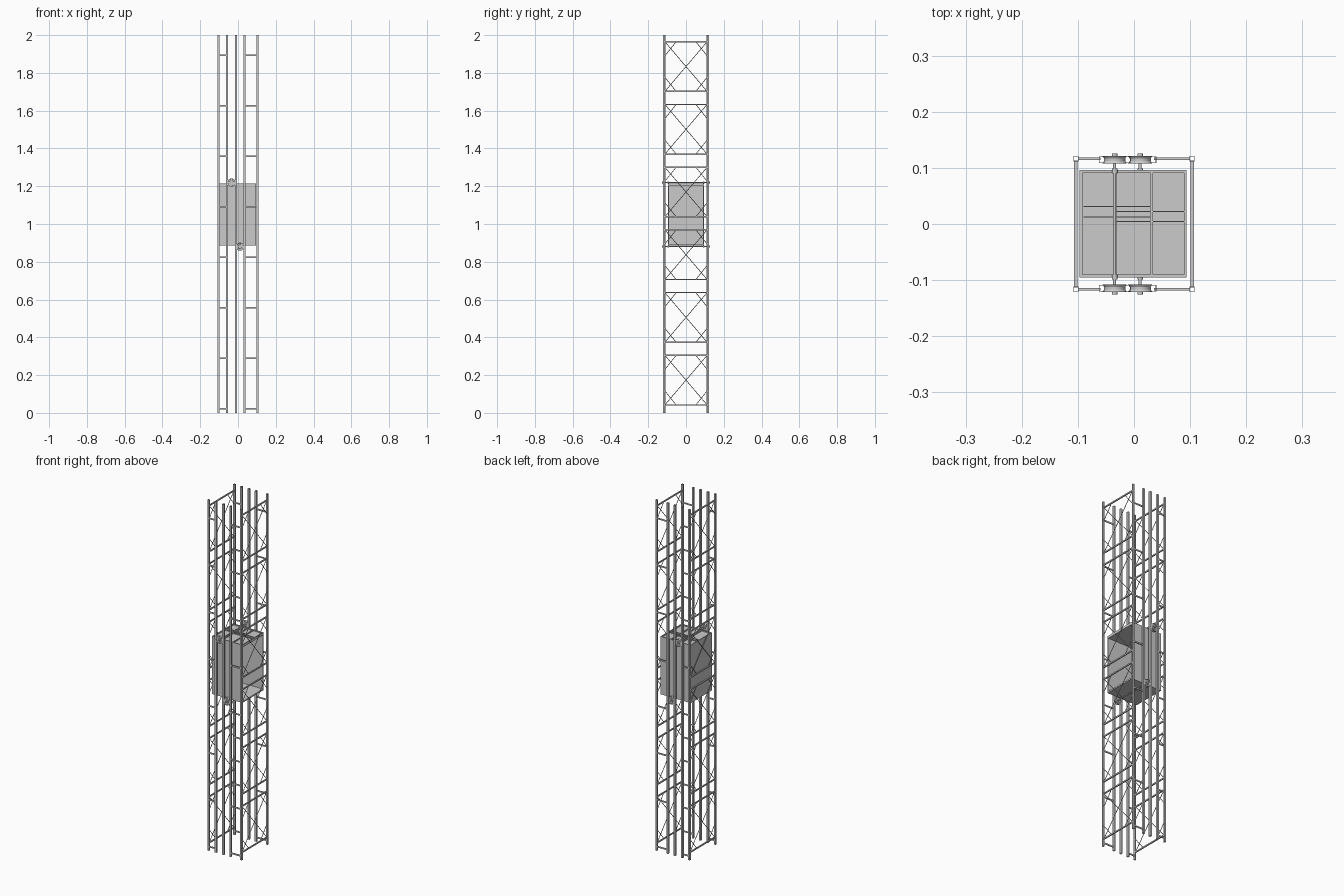
import bpy, bmesh, math
from mathutils import Vector, Matrix

if "Cube" in bpy.data.objects:
    bpy.data.objects.remove(bpy.data.objects["Cube"])


def finish(name, bm):
    bmesh.ops.recalc_face_normals(bm, faces=bm.faces)
    me = bpy.data.meshes.new(name)
    bm.to_mesh(me)
    bm.free()
    ob = bpy.data.objects.new(name, me)
    bpy.context.collection.objects.link(ob)
    return ob


def box(bm, x0, x1, y0, y1, z0, z1):
    m = Matrix.Translation(((x0 + x1) / 2, (y0 + y1) / 2, (z0 + z1) / 2))
    m = m @ Matrix.Diagonal((abs(x1 - x0), abs(y1 - y0), abs(z1 - z0), 1))
    bmesh.ops.create_cube(bm, size=1, matrix=m)


def rod(bm, a, b, r, n=8):
    a, b = Vector(a), Vector(b)
    d = b - a
    m = Matrix.Translation((a + b) / 2) @ d.to_track_quat('Z', 'Y').to_matrix().to_4x4()
    bmesh.ops.create_cone(bm, cap_ends=True, segments=n, radius1=r, radius2=r,
                          depth=d.length, matrix=m)


def tube(bm, x, y, w, d, t, z0=0.0, z1=2.0):
    """Hollow rectangular upright."""
    rings = []
    for k, z in ((0, z0), (0, z1), (t, z1), (t, z0)):
        hx, hy = w / 2 - k, d / 2 - k
        rings.append([bm.verts.new((x + sx * hx, y + sy * hy, z))
                      for sx, sy in ((-1, -1), (1, -1), (1, 1), (-1, 1))])
    for i in range(4):
        r, s = rings[i], rings[(i + 1) % 4]
        for j in range(4):
            bm.faces.new((r[j], r[(j + 1) % 4], s[(j + 1) % 4], s[j]))


PX, PY = 0.1035, 0.1165

# Corner posts
bm = bmesh.new()
for sx in (-1, 1):
    for sy in (-1, 1):
        tube(bm, sx * PX, sy * PY, 0.0095, 0.0095, 0.001)
finish("corner_posts", bm)

# Guide rails the wheels run between
bm = bmesh.new()
for sy in (-1, 1):
    for x in (-0.0575, -0.0105, 0.0345):
        tube(bm, x, sy * 0.1145, 0.0105, 0.0115, 0.001)
finish("guide_rails", bm)

# Rungs tying outer rails to the corner posts
bm = bmesh.new()
for sy in (-1, 1):
    for i in range(8):
        z = 0.022 + i * 0.2675
        for x0, x1 in ((-0.099, -0.06), (0.036, 0.099)):
            box(bm, x0, x1, sy * 0.1145, sy * 0.1185, z - 0.004, z + 0.004)
finish("rail_rungs", bm)

# Side frames: crossbars, cross braces and corner braces
bars, braces = bmesh.new(), bmesh.new()
for sx in (-1, 1):
    x = sx * PX
    for i in range(6):
        lo = 0.042 + i * 0.332
        hi = lo + 0.263
        for z in (lo, hi):
            box(bars, x - 0.003, x + 0.003, -0.112, 0.112, z - 0.0035, z + 0.0035)
        for s in (-1, 1):
            rod(braces, (x, s * 0.112, lo), (x, -s * 0.112, hi), 0.0018, 6)
            for z, d in ((lo, 1), (hi, -1)):
                rod(braces, (x, s * 0.112, z + d * 0.075), (x, s * 0.052, z), 0.0018, 6)
finish("side_crossbars", bars)
finish("side_braces", braces)

# Car dimensions
X0, X1, Y0, Y1, Z0, Z1 = -0.097, 0.094, -0.095, 0.096, 0.885, 1.215
T = 0.005

# Car shell, open on the right side
bm = bmesh.new()
box(bm, X0, X1, Y0, Y0 + T, Z0, Z1)
box(bm, X0, X1, Y1 - T, Y1, Z0, Z1)
box(bm, X0, X0 + T, Y0 + T, Y1 - T, Z0, Z1)
finish("car_walls", bm)
bm = bmesh.new()
box(bm, X0 + T, X1, Y0 + T, Y1 - T, Z0, Z0 + 0.008)
finish("car_floor", bm)
bm = bmesh.new()
box(bm, X0 + T, X1, Y0 + T, Y1 - T, Z1 - 0.014, Z1 - 0.006)
finish("car_roof", bm)

# Roof ribs and thin roof stiffeners
bm = bmesh.new()
for x in (-0.034, 0.0315):
    box(bm, x - 0.0025, x + 0.0025, Y0 + T, Y1 - T, Z1 - 0.006, Z1)
box(bm, X1 - T, X1, Y0 + T, Y1 - T, Z1 - 0.006, Z1)
finish("roof_ribs", bm)
bm = bmesh.new()
for x0, x1, ys in ((-0.09, -0.036, (0.031, 0.0125)),
                   (-0.032, 0.029, (0.031, 0.022, 0.0125, 0.0045)),
                   (0.034, 0.089, (0.022, 0.0045))):
    for y in ys:
        box(bm, x0, x1, y - 0.001, y + 0.001, Z1 - 0.006, Z1 - 0.001)
finish("roof_stiffeners", bm)

# Inner wall trim and stud columns
bm = bmesh.new()
for y in (-0.048, 0.048):
    box(bm, X0 + T, X0 + T + 0.002, y - 0.0015, y + 0.0015, Z0 + 0.008, Z1 - 0.014)
finish("inner_wall_trim", bm)
bm = bmesh.new()
for s in (-1, 1):
    for c in range(3):
        for r in range(16):
            y, z = s * (0.058 + c * 0.012), 0.91 + r * 0.018
            rod(bm, (X0 + T, y, z), (X0 + T + 0.002, y, z), 0.0022, 8)
finish("inner_wall_studs", bm)

# Axles with collars and grooved wheels, upper and lower
PROFILE = [(0.004, -0.0055), (0.0105, -0.0055), (0.0115, -0.0035), (0.018, -0.0035),
           (0.0185, -0.0065), (0.0215, -0.0065), (0.0185, -0.002),
           (0.0185, 0.002), (0.0215, 0.0065), (0.0185, 0.0065),
           (0.018, 0.0035), (0.0115, 0.0035), (0.0105, 0.0055), (0.004, 0.0055)]
for label, x, z in (("upper", -0.0345, 1.22), ("lower", 0.011, 0.88)):
    bm = bmesh.new()
    rod(bm, (x, -0.12, z), (x, 0.12, z), 0.0028, 16)
    for s in (-1, 1):
        rod(bm, (x, s * 0.12, z), (x, s * 0.126, z), 0.005, 20)
        rod(bm, (x, s * 0.09, z), (x, s * 0.099, z), 0.005, 20)
    parts = [finish(label + "_axle", bm)]
    for side, s in (("front", -1), ("back", 1)):
        bm = bmesh.new()
        n = 32
        rings = [[bm.verts.new((x + r * math.cos(2 * math.pi * k / n), s * 0.1145 + h,
                                z + r * math.sin(2 * math.pi * k / n)))
                  for k in range(n)] for r, h in PROFILE]
        for i in range(len(rings)):
            a, b = rings[i], rings[(i + 1) % len(rings)]
            for k in range(n):
                bm.faces.new((a[k], a[(k + 1) % n], b[(k + 1) % n], b[k]))
        parts.append(finish(f"{label}_{side}_wheel", bm))
    for ob in parts:
        bpy.ops.object.select_all(action='DESELECT')
        ob.select_set(True)
        bpy.context.view_layer.objects.active = ob
        bpy.ops.object.shade_smooth_by_angle(angle=math.radians(30))
